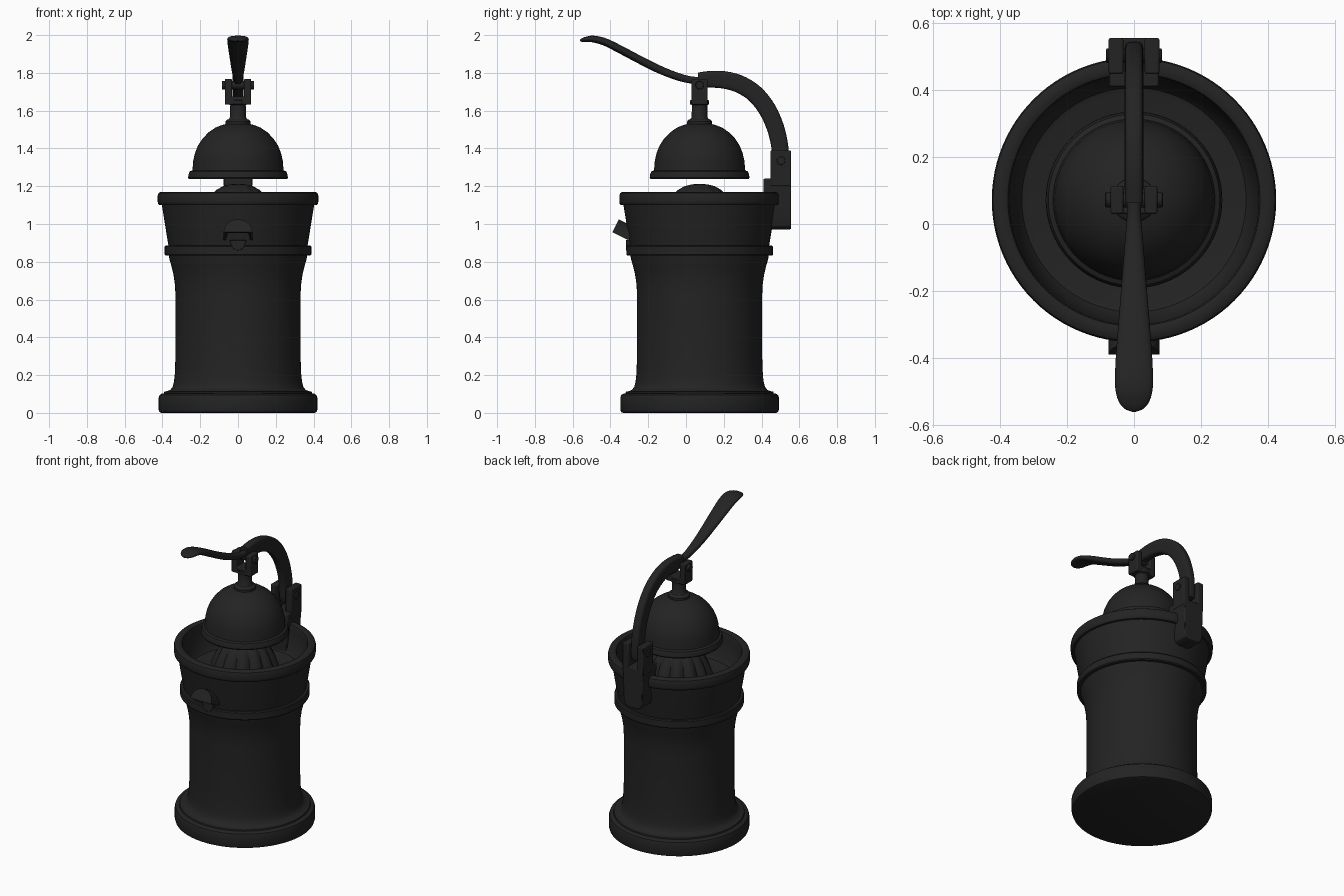
import bpy, bmesh, math
from mathutils import Vector, Matrix

if "Cube" in bpy.data.objects:
    bpy.data.objects.remove(bpy.data.objects["Cube"])

CY = 0.072  # y of the main vertical axis
mat = bpy.data.materials.new("charcoal_black")
mat.diffuse_color = (0.017, 0.017, 0.017, 1)
mat.use_nodes = True
mat.node_tree.nodes["Principled BSDF"].inputs["Base Color"].default_value = mat.diffuse_color


def finish(name, bm, bevel=0, angle=35):
    bmesh.ops.recalc_face_normals(bm, faces=bm.faces)
    me = bpy.data.meshes.new(name)
    bm.to_mesh(me)
    bm.free()
    ob = bpy.data.objects.new(name, me)
    bpy.context.collection.objects.link(ob)
    me.materials.append(mat)
    if bevel:
        m = ob.modifiers.new("bevel", 'BEVEL')
        m.width, m.segments, m.limit_method = bevel, 2, 'ANGLE'
    bpy.ops.object.select_all(action='DESELECT')
    ob.select_set(True)
    bpy.context.view_layer.objects.active = ob
    bpy.ops.object.shade_smooth_by_angle(angle=math.radians(angle))
    return ob


def skin(bm, rings, caps=False):
    vs = [[bm.verts.new(p) for p in r] for r in rings]
    n = len(vs[0])
    for a, b in zip(vs, vs[1:]):
        for i in range(n):
            bm.faces.new((a[i], a[(i + 1) % n], b[(i + 1) % n], b[i]))
    if caps:
        bm.faces.new(vs[0])
        bm.faces.new(vs[-1])


def lathe(name, prof, n=96, radius=lambda r, z, a: r):
    bm = bmesh.new()
    rings = []
    for r, z in prof:
        ring = []
        for i in range(n):
            a = math.tau * i / n
            q = radius(r, z, a)
            ring.append((q * math.cos(a), CY + q * math.sin(a), z))
        rings.append(ring)
    skin(bm, rings)
    bmesh.ops.remove_doubles(bm, verts=bm.verts, dist=1e-5)
    return finish(name, bm)


def prism(name, outline, a, b, axis, bevel=0.006):
    """Extrude a 2D outline along x (outline = y,z) or y (outline = x,z)."""
    bm = bmesh.new()
    put = (lambda p, t: (t, p[0], p[1])) if axis == 'x' else (lambda p, t: (p[0], t, p[1]))
    skin(bm, [[put(p, t) for p in outline] for t in (a, b)], True)
    return finish(name, bm, bevel)


def loft(name, keys, power, steps=8, n=28):
    """Keys are y, z, half width, half thickness along a smooth path."""
    k = [Vector(v) for v in keys]
    k = [2 * k[0] - k[1]] + k + [2 * k[-1] - k[-2]]
    pts = []
    for i in range(1, len(k) - 2):
        p0, p1, p2, p3 = k[i - 1:i + 3]
        for s in range(steps):
            t = s / steps
            pts.append(0.5 * (2 * p1 + (p2 - p0) * t + (2 * p0 - 5 * p1 + 4 * p2 - p3) * t * t
                              + (3 * p1 - p0 - 3 * p2 + p3) * t ** 3))
    pts.append(k[-2])
    rings = []
    for i, p in enumerate(pts):
        d = pts[min(i + 1, len(pts) - 1)] - pts[max(i - 1, 0)]
        d = Vector((d[0], d[1])).normalized()
        ring = []
        for j in range(n):
            a = math.tau * j / n
            c, s = math.cos(a), math.sin(a)
            u = math.copysign(abs(c) ** power, c) * p[2]
            v = math.copysign(abs(s) ** power, s) * p[3]
            ring.append((u, p[0] - d[1] * v, p[1] + d[0] * v))
        rings.append(ring)
    bm = bmesh.new()
    skin(bm, rings, True)
    return finish(name, bm, angle=50)


def pin(name, y, z, r, half):
    bm = bmesh.new()
    bmesh.ops.create_cone(bm, cap_ends=True, segments=24, radius1=r, radius2=r, depth=2 * half,
                          matrix=Matrix.Translation((0, y, z)) @ Matrix.Rotation(math.pi / 2, 4, 'Y'))
    return finish(name, bm, 0.003)


def rect(u0, u1, v0, v1):
    return [(u0, v0), (u1, v0), (u1, v1), (u0, v1)]


# Main housing: foot, waisted column and middle band
lathe("housing", [
    (0, 0), (0.405, 0), (0.416, 0.005), (0.42, 0.018), (0.42, 0.08), (0.415, 0.095), (0.403, 0.102),
    (0.392, 0.104), (0.39, 0.112), (0.375, 0.115), (0.358, 0.122), (0.346, 0.138), (0.339, 0.165), (0.335, 0.2),
    (0.331, 0.3), (0.331, 0.62), (0.334, 0.68), (0.342, 0.735), (0.353, 0.78), (0.362, 0.81),
    (0.366, 0.832), (0.383, 0.832), (0.388, 0.838), (0.388, 0.88), (0.383, 0.886), (0.366, 0.886), (0, 0.886)])

# Juice bowl with rolled rim, open on top
lathe("juice_bowl", [
    (0, 0.88), (0.367, 0.88), (0.37, 0.895), (0.403, 1.1), (0.416, 1.1), (0.423, 1.107), (0.425, 1.118),
    (0.425, 1.15), (0.421, 1.163), (0.41, 1.17), (0.385, 1.17), (0.377, 1.166), (0.373, 1.155),
    (0.372, 1.13), (0.352, 1.01), (0.335, 0.985), (0.32, 0.98), (0, 0.98)])


# Ribbed reamer cone
def ribs(r, z, a):
    depth = 0.12 * max(0, min(1, (1.195 - z) / 0.06))
    return r * (1 - depth * (1 - abs(math.cos(6 * a))))


lathe("reamer", [(0, 1.212), (0.04, 1.21), (0.08, 1.2), (0.115, 1.18), (0.145, 1.15), (0.175, 1.1),
                 (0.2, 1.04), (0.215, 0.975)], 144, ribs)

# Hollow press bell with lip and stepped neck
lathe("press_bell", [
    (0.0, 1.49), (0.1, 1.475), (0.165, 1.43), (0.21, 1.36), (0.23, 1.28), (0.245, 1.238),
    (0.26, 1.238), (0.264, 1.245), (0.262, 1.262), (0.256, 1.278), (0.242, 1.284), (0.24, 1.3), (0.237, 1.335),
    (0.228, 1.375), (0.212, 1.415), (0.188, 1.452), (0.156, 1.485), (0.12, 1.51), (0.085, 1.524), (0.066, 1.529),
    (0.066, 1.543), (0.06, 1.551), (0.048, 1.556), (0.042, 1.566), (0.041, 1.63), (0.05, 1.634),
    (0.05, 1.654), (0.041, 1.658), (0, 1.658)], 72)

# Clevis joint on top of the neck
prism("clevis_base", rect(CY - 0.042, CY + 0.042, 1.632, 1.675), -0.07, 0.07, 'x')
for s, side in ((-1, "left"), (1, "right")):
    prism(side + "_clevis_ear", rect(CY - 0.042, CY + 0.042, 1.632, 1.768), s * 0.032, s * 0.07, 'x')
pin("clevis_pin", CY, 1.735, 0.022, 0.086)

# Curved lever arm
loft("lever_arm", [
    (0.065, 1.762, 0.027, 0.04), (0.13, 1.766, 0.028, 0.044), (0.2, 1.763, 0.028, 0.046),
    (0.28, 1.742, 0.028, 0.047), (0.36, 1.693, 0.028, 0.047), (0.425, 1.615, 0.028, 0.047),
    (0.47, 1.52, 0.028, 0.046), (0.495, 1.42, 0.028, 0.045), (0.502, 1.32, 0.028, 0.043),
    (0.503, 1.28, 0.026, 0.035)], 0.5)

# Paddle handle, widening toward the tip
loft("handle", [
    (0.12, 1.757, 0.02, 0.022), (0.03, 1.762, 0.021, 0.019), (-0.05, 1.782, 0.027, 0.02),
    (-0.15, 1.822, 0.035, 0.021), (-0.25, 1.872, 0.043, 0.021), (-0.35, 1.925, 0.051, 0.021),
    (-0.43, 1.964, 0.056, 0.02), (-0.49, 1.979, 0.056, 0.018), (-0.53, 1.977, 0.046, 0.014),
    (-0.552, 1.973, 0.028, 0.009), (-0.561, 1.971, 0.006, 0.003)], 0.85)

# Rear hinge bracket: tapered block, two ears and a pin
half = [(0.03, 0.972), (0.058, 0.985), (0.068, 1.02), (0.07, 1.12), (0.075, 1.24)]
prism("bracket_block", [(-x, z) for x, z in half] + [(x, z) for x, z in reversed(half)], 0.41, 0.556, 'y')
for s, side in ((-1, "left"), (1, "right")):
    prism(side + "_bracket_ear", rect(0.448, 0.556, 1.2, 1.39), s * 0.032, s * 0.076, 'x')
pin("bracket_pin", 0.503, 1.335, 0.022, 0.083)

# Flip-up spout: thin half round hood, tilted, with a closed face
bm = bmesh.new()
R, arc = 0.076, [math.pi * i / 20 for i in range(21)]
out = [(R * math.cos(a), R * math.sin(a)) for a in arc]
inn = [((R - 0.012) * math.cos(a), (R - 0.012) * math.sin(a)) for a in reversed(arc)]
ax, up = Vector((0, -0.893, 0.45)), Vector((0, 0.45, 0.893))
corner = Vector((0, -0.39, 0.957))


def hood(shape, d0, d1):
    skin(bm, [[corner + ax * d + up * v + Vector((u, 0, 0)) for u, v in shape] for d in (d0, d1)], True)


hood(out + inn, -0.095, 0)
hood(out, -0.012, 0)
finish("spout_hood", bm)

# Small outlet nozzle under the hood
prism("spout_outlet", [(0.042 * math.cos(a), 0.915 - 0.055 * math.sin(a)) for a in arc], -0.318, -0.25, 'y', 0.003)
